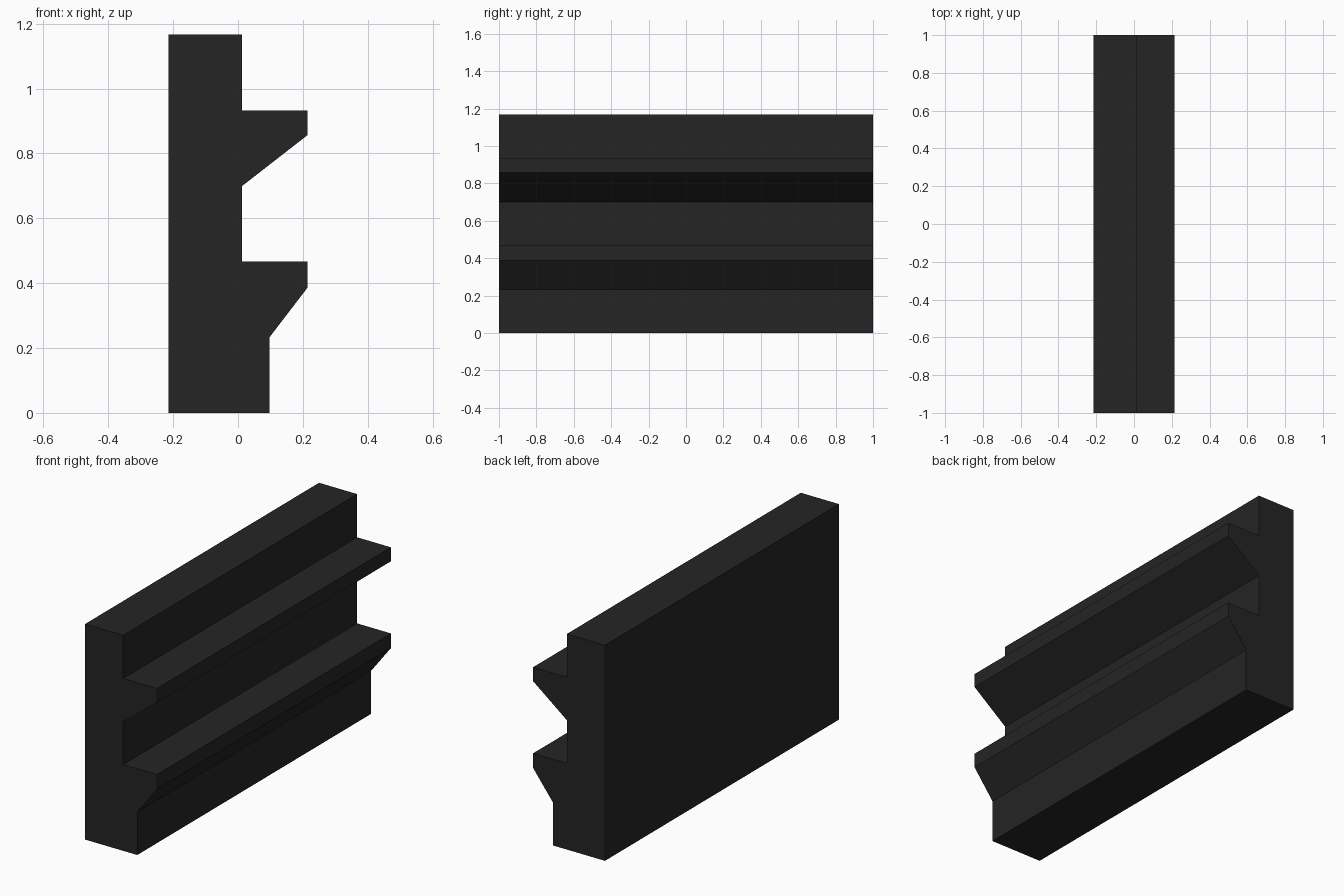
import bpy
import bmesh

if "Cube" in bpy.data.objects:
    bpy.data.objects.remove(bpy.data.objects["Cube"])

HALF_LENGTH = 1.0
BACK, WALL, BASE, LIP = -0.215, 0.013, 0.097, 0.215

# Cross-section (x, z): back slab, thicker foot and two ledges with sloped undersides
profile = [(BACK, 0.0), (BASE, 0.0), (BASE, 0.233)]
for lip_bottom, ledge_top, next_z in ((0.387, 0.467, 0.70), (0.857, 0.933, 1.167)):
    profile += [(LIP, lip_bottom), (LIP, ledge_top), (WALL, ledge_top), (WALL, next_z)]
profile.append((BACK, 1.167))

# Extrude the cross-section along the length
bm = bmesh.new()
end_cap = bm.faces.new([bm.verts.new((x, -HALF_LENGTH, z)) for x, z in profile])
extruded = bmesh.ops.extrude_face_region(bm, geom=[end_cap], use_keep_orig=True)
verts = [g for g in extruded["geom"] if isinstance(g, bmesh.types.BMVert)]
bmesh.ops.translate(bm, verts=verts, vec=(0, 2 * HALF_LENGTH, 0))
bmesh.ops.recalc_face_normals(bm, faces=bm.faces[:])

mesh = bpy.data.meshes.new("ledged_wall_panel")
bm.to_mesh(mesh)
bm.free()

# Single dark colour
charcoal = bpy.data.materials.new("charcoal")
charcoal.diffuse_color = (0.018, 0.018, 0.018, 1.0)
charcoal.use_nodes = True
charcoal.node_tree.nodes["Principled BSDF"].inputs["Base Color"].default_value = charcoal.diffuse_color
mesh.materials.append(charcoal)

panel = bpy.data.objects.new("ledged_wall_panel", mesh)
bpy.context.collection.objects.link(panel)
